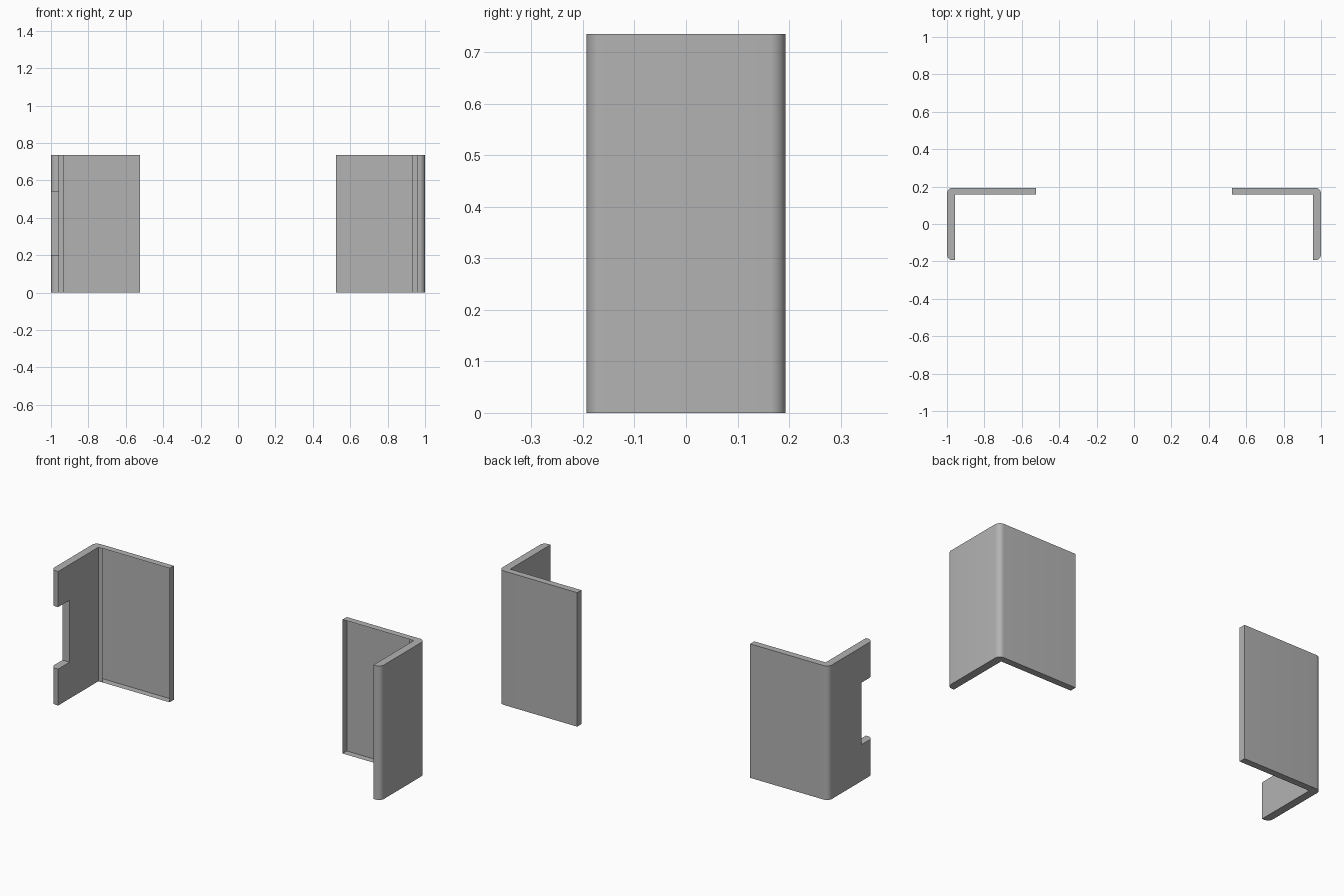
import bpy, bmesh, math

if "Cube" in bpy.data.objects:
    bpy.data.objects.remove(bpy.data.objects["Cube"], do_unlink=True)

HEIGHT, DEPTH = 0.735, 0.193       # height and half depth
INNER_X, INNER_Y = 0.957, 0.157    # inside faces of the wall and back panel
END_X, STRIP_X = 0.525, 0.932      # free end of the panel, edge of the solid strip
RADIUS = 0.03

grey = bpy.data.materials.new("plain grey")
grey.use_nodes = True
colour = (0.45, 0.45, 0.45, 1)
grey.diffuse_color = colour
grey.node_tree.nodes["Principled BSDF"].inputs["Base Color"].default_value = colour


def arc(cx, cy, start, steps=8):
    """Quarter circle, turning clockwise from the start angle."""
    angles = [math.radians(start - 90 * i / steps) for i in range(steps + 1)]
    return [(cx + RADIUS * math.cos(a), cy + RADIUS * math.sin(a)) for a in angles]


def make_bracket(name, side):
    """L-shaped bracket extruded upwards from its plan profile."""
    profile = [(END_X, DEPTH)]
    profile += arc(1 - RADIUS, DEPTH - RADIUS, 90)
    profile += arc(1 - RADIUS, RADIUS - DEPTH, 0)
    profile += [(INNER_X, -DEPTH), (INNER_X, INNER_Y),
                (STRIP_X, INNER_Y), (END_X, INNER_Y)]
    bm = bmesh.new()
    base = bm.faces.new([bm.verts.new((side * x, y, 0)) for x, y in profile])
    extruded = bmesh.ops.extrude_face_region(bm, geom=[base])["geom"]
    top = [v for v in extruded if isinstance(v, bmesh.types.BMVert)]
    bmesh.ops.translate(bm, verts=top, vec=(0, 0, HEIGHT))
    bmesh.ops.recalc_face_normals(bm, faces=bm.faces)
    mesh = bpy.data.meshes.new(name)
    bm.to_mesh(mesh)
    bm.free()
    mesh.materials.append(grey)
    obj = bpy.data.objects.new(name, mesh)
    bpy.context.collection.objects.link(obj)
    return obj


def cut_notch(obj):
    """Square notch in the front edge of the side wall."""
    bpy.ops.mesh.primitive_cube_add(size=1, location=(-1, -0.193, 0.37))
    cutter = bpy.context.object
    cutter.name = "notch_cutter"
    cutter.scale = (0.2, 0.2, 0.34)
    bpy.context.view_layer.update()
    cut = obj.modifiers.new("notch", 'BOOLEAN')
    cut.operation, cut.solver, cut.object = 'DIFFERENCE', 'EXACT', cutter
    bpy.context.view_layer.objects.active = obj
    bpy.ops.object.modifier_apply(modifier=cut.name)
    bpy.data.objects.remove(cutter, do_unlink=True)


def open_panel(obj):
    """Leave the back panel hollow by removing its inside face."""
    bm = bmesh.new()
    bm.from_mesh(obj.data)
    inside = [f for f in bm.faces
              if all(abs(v.co.y - INNER_Y) < 1e-4 and abs(v.co.x) < STRIP_X + 1e-3
                     for v in f.verts)]
    bmesh.ops.delete(bm, geom=inside, context='FACES')
    bm.to_mesh(obj.data)
    bm.free()


left_bracket = make_bracket("left_bracket", 1)
right_bracket = make_bracket("right_bracket", -1)
cut_notch(right_bracket)
for bracket in (left_bracket, right_bracket):
    open_panel(bracket)
    bpy.ops.object.select_all(action='DESELECT')
    bracket.select_set(True)
    bpy.context.view_layer.objects.active = bracket
    bpy.ops.object.shade_smooth_by_angle(angle=math.radians(30))
